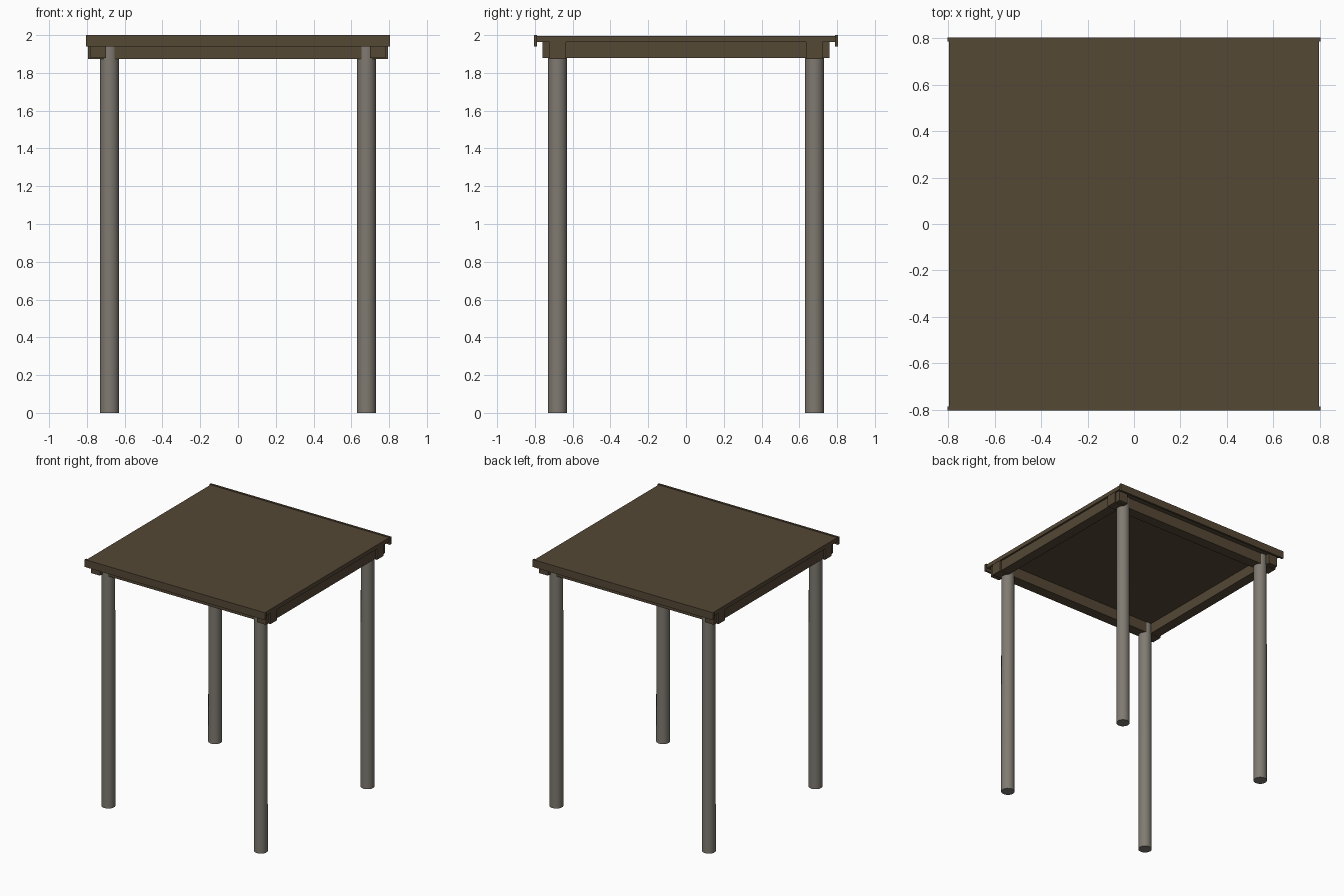
import bpy, math

if "Cube" in bpy.data.objects:
    bpy.data.objects.remove(bpy.data.objects["Cube"])

def material(name, col):
    m = bpy.data.materials.new(name)
    m.diffuse_color = (*col, 1)
    m.use_nodes = True
    m.node_tree.nodes["Principled BSDF"].inputs["Base Color"].default_value = m.diffuse_color
    return m

wood = material("dark brown wood", (0.09, 0.065, 0.036))
metal = material("warm grey post", (0.215, 0.195, 0.165))

def box(name, x0, x1, y0, y1, z0, z1):
    bpy.ops.mesh.primitive_cube_add(size=1, location=((x0+x1)/2, (y0+y1)/2, (z0+z1)/2))
    o = bpy.context.object
    o.name = name
    o.scale = (x1-x0, y1-y0, z1-z0)
    bpy.ops.object.transform_apply(location=False, rotation=False, scale=True)
    o.data.materials.append(wood)

# roof slab
box("roof_panel", -0.797, 0.797, -0.79, 0.79, 1.963, 1.996)

for s, side in ((-1, "front"), (1, "back")):
    # edge trim on front and back
    y = sorted((s*0.788, s*0.805))
    box(side + "_trim", -0.805, 0.805, *y, 1.94, 2.0)
    # long beams resting on the posts
    y = sorted((s*0.636, s*0.722))
    box(side + "_beam", -0.795, 0.795, *y, 1.874, 1.964)

for s, side in ((-1, "left"), (1, "right")):
    # side beams crossing outside the posts
    x = sorted((s*0.70, s*0.782))
    box(side + "_beam", *x, -0.76, 0.76, 1.88, 1.964)

# round posts
for sx, a in ((-1, "left"), (1, "right")):
    for sy, b in ((-1, "front"), (1, "back")):
        bpy.ops.mesh.primitive_cone_add(vertices=24, radius1=0.051, radius2=0.0495,
                                        depth=1.963, location=(sx*0.68, sy*0.68, 0.9815))
        o = bpy.context.object
        o.name = f"{b}_{a}_post"
        o.data.materials.append(metal)
        bpy.ops.object.shade_smooth_by_angle(angle=math.radians(40))
